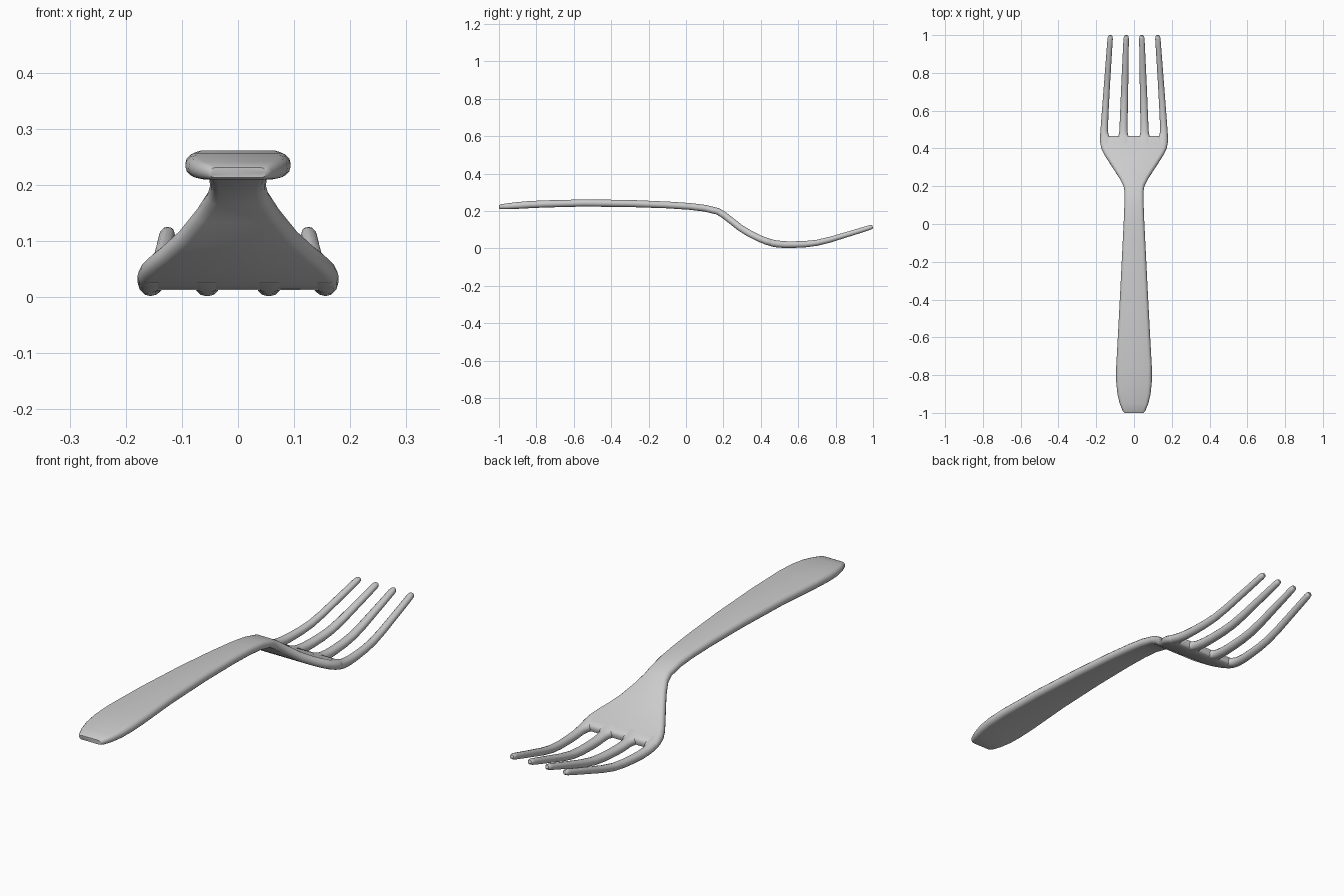
import bpy, bmesh, math
from mathutils import Vector

if "Cube" in bpy.data.objects:
    bpy.data.objects.remove(bpy.data.objects["Cube"], do_unlink=True)

steel = bpy.data.materials.new("brushed grey metal")
steel.use_nodes = True
GREY = (0.6, 0.6, 0.6, 1)
steel.diffuse_color = GREY
steel.node_tree.nodes["Principled BSDF"].inputs["Base Color"].default_value = GREY

# Side profile of the fork: (y, height of the centre line)
SPINE = [(-1, .222), (-.8, .236), (-.5, .243), (-.2, .237), (0, .226), (.1, .215),
         (.18, .193), (.3, .103), (.4, .05), (.47, .027), (.55, .02), (.7, .03),
         (.85, .071), (1, .117)]


def sample(table, y):
    """Smooth interpolation of a (y, value) table; returns value and slope."""
    n = len(table)

    def slope(i):
        a, b = table[max(i - 1, 0)], table[min(i + 1, n - 1)]
        return (b[1] - a[1]) / (b[0] - a[0])
    i = max(k for k in range(n - 1) if table[k][0] <= y or k == 0)
    (y0, v0), (y1, v1) = table[i], table[i + 1]
    h = y1 - y0
    t = (y - y0) / h
    m0, m1 = slope(i) * h, slope(i + 1) * h
    value = ((2*t**3 - 3*t*t + 1) * v0 + (t**3 - 2*t*t + t) * m0
             + (3*t*t - 2*t**3) * v1 + (t**3 - t*t) * m1)
    return value, (m0 * (1 - t) + m1 * t) / h


def ring(bm, y, x0, x1, half):
    """Rounded flat section from x0 to x1, square to the spine."""
    z, s = sample(SPINE, y)
    up = Vector((0, -s, 1)).normalized()
    r = min(half, (x1 - x0) / 2)
    pts = []
    for side, edge in ((1, x1 - r), (-1, x0 + r)):
        for k in range(7):
            a = math.pi * (k / 6 - .5)
            pts.append((edge + side * r * math.cos(a), side * half * math.sin(a)))
    return [bm.verts.new(Vector((x, y, z)) + up * h) for x, h in pts]


def loft(name, sections):
    bm = bmesh.new()
    rings = [ring(bm, *s) for s in sections]
    for a, b in zip(rings, rings[1:]):
        for i in range(len(a)):
            j = (i + 1) % len(a)
            bm.faces.new((a[i], a[j], b[j], b[i]))
    bm.faces.new(rings[0])
    bm.faces.new(rings[-1])
    bmesh.ops.recalc_face_normals(bm, faces=bm.faces)
    mesh = bpy.data.meshes.new(name)
    bm.to_mesh(mesh)
    bm.free()
    mesh.materials.append(steel)
    obj = bpy.data.objects.new(name, mesh)
    bpy.context.collection.objects.link(obj)
    bpy.ops.object.select_all(action='DESELECT')
    obj.select_set(True)
    bpy.context.view_layer.objects.active = obj
    bpy.ops.object.shade_smooth_by_angle(angle=math.radians(50))
    return obj


# Handle, neck and head plate: (y, half width, half thickness)
BODY = [(-1, .05, .009), (-.99, .06, .013), (-.95, .076, .016), (-.9, .088, .018),
        (-.84, .094, .019), (-.75, .094, .019), (-.55, .083, .019), (-.3, .07, .019),
        (-.1, .06, .018), (.02, .054, .018), (.1, .051, .018), (.17, .05, .018),
        (.2, .055, .018), (.24, .075, .018), (.29, .107, .018), (.34, .14, .018),
        (.37, .159, .018), (.4, .173, .018), (.43, .179, .018), (.455, .179, .018),
        (.463, .175, .01)]
loft("handle_and_head", [(y, -w, w, h) for y, w, h in BODY])

# Tines: inner and outer edge along y, mirrored to both sides
OUTER = ([(.42, .125), (.457, .125), (.468, .132), (.49, .138), (.7, .129), (1, .111)],
         [(.42, .176), (.457, .179), (.49, .178), (.7, .162), (1, .139)])
INNER = ([(.42, .022), (.457, .022), (.468, .03), (.49, .034), (.7, .031), (1, .027)],
         [(.42, .089), (.457, .089), (.468, .082), (.49, .078), (.7, .069), (1, .055)])
STEPS = [.42, .457, .462, .468, .478, .49, .53, .58, .64, .7, .77, .85, .92, .98, .993, .998]
for label, (near, far) in (("outer", OUTER), ("inner", INNER)):
    for side_name, side in (("left", 1), ("right", -1)):
        sections = []
        for y in STEPS:
            a, b = sample(near, y)[0], sample(far, y)[0]
            half = .0185 - .006 * max(y - .5, 0) / .5
            tip = {.993: .85, .998: .55}.get(y, 1)
            mid, w = side * (a + b) / 2, (b - a) / 2 * tip
            sections.append((y, mid - w, mid + w, half * tip))
        loft(f"{side_name}_{label}_tine", sections)
